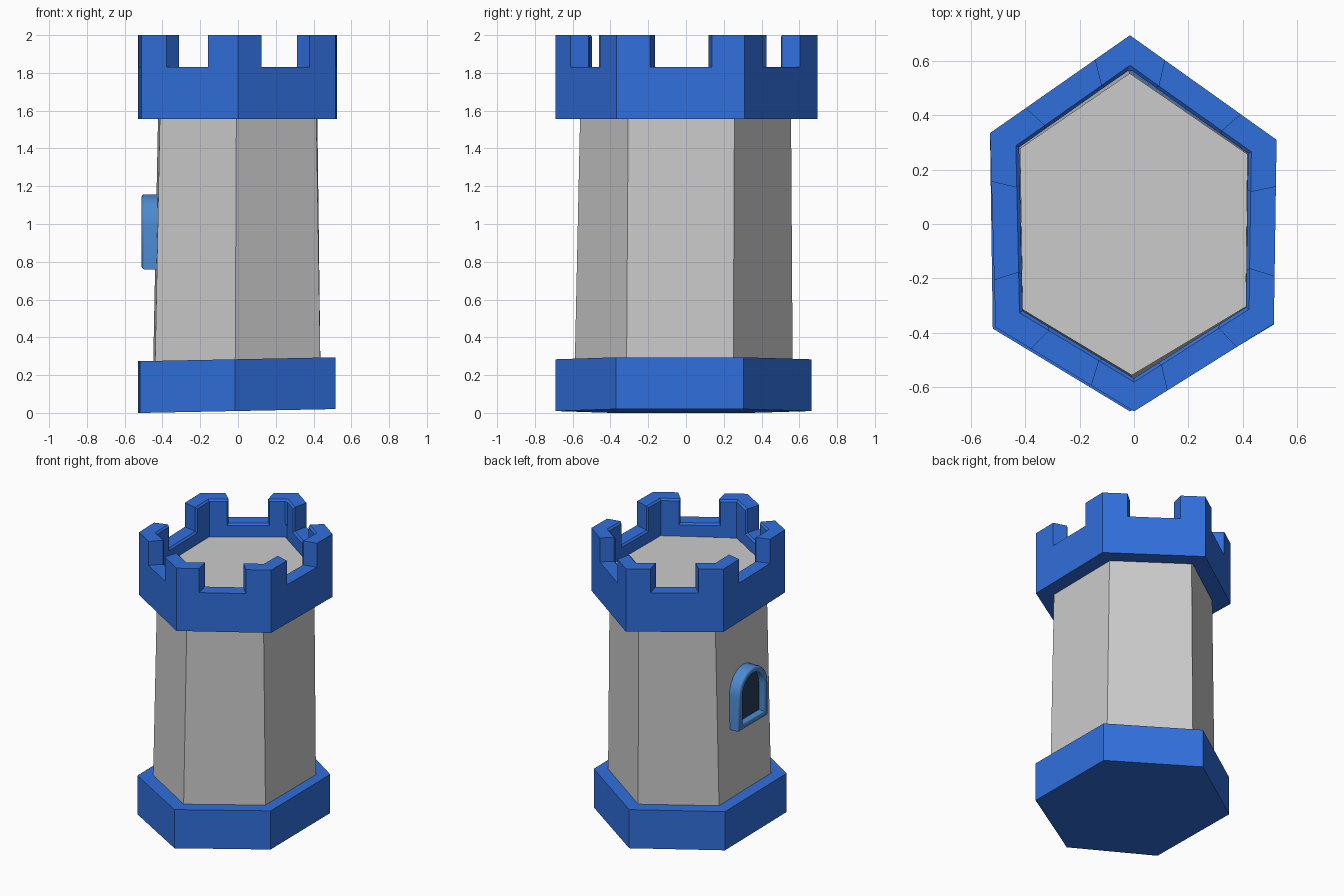
import bpy, bmesh, math
from mathutils import Vector

if "Cube" in bpy.data.objects:
    bpy.data.objects.remove(bpy.data.objects["Cube"])


def material(name, rgb):
    m = bpy.data.materials.new(name)
    m.diffuse_color = (*rgb, 1)
    m.use_nodes = True
    m.node_tree.nodes["Principled BSDF"].inputs["Base Color"].default_value = m.diffuse_color
    return m


BLUE = material("blue_trim", (0.03, 0.16, 0.72))
FRAME = material("window_blue", (0.07, 0.25, 0.62))
DARK = material("dark_pane", (0.02, 0.045, 0.10))


def finish(bm, name, mat=None):
    bmesh.ops.recalc_face_normals(bm, faces=bm.faces)
    mesh = bpy.data.meshes.new(name)
    bm.to_mesh(mesh)
    bm.free()
    obj = bpy.data.objects.new(name, mesh)
    bpy.context.collection.objects.link(obj)
    if mat:
        mesh.materials.append(mat)
    return obj


def loft(name, lower, upper, mat=None):
    """Closed solid between two matching loops of points."""
    bm = bmesh.new()
    a = [bm.verts.new(p) for p in lower]
    b = [bm.verts.new(p) for p in upper]
    n = len(a)
    bm.faces.new(a)
    bm.faces.new(b)
    for i in range(n):
        j = (i + 1) % n
        bm.faces.new((a[i], a[j], b[j], b[i]))
    return finish(bm, name, mat)


# Slightly irregular hexagons, counter-clockwise from the front corner
base_hex = [(-0.015, -0.69), (0.515, -0.37), (0.51, 0.305),
            (-0.02, 0.665), (-0.53, 0.32), (-0.52, -0.385)]
foot_hex = [(-0.015, -0.59), (0.437, -0.315), (0.437, 0.25),
            (-0.02, 0.565), (-0.45, 0.27), (-0.44, -0.325)]
roof_hex = [(-0.008, -0.557), (0.412, -0.305), (0.418, 0.257),
            (-0.016, 0.555), (-0.42, 0.278), (-0.41, -0.315)]
rim_out = [(0.0, -0.69), (0.515, -0.367), (0.525, 0.31),
           (-0.015, 0.695), (-0.53, 0.335), (-0.51, -0.38)]
rim_in = [(0.0, -0.568), (0.412, -0.307), (0.42, 0.26),
          (-0.015, 0.57), (-0.423, 0.282), (-0.41, -0.32)]

# Base plinth, tilted a touch to the right
loft("base", [(x, y, 0.01 + 0.02 * x) for x, y in base_hex],
     [(x, y, 0.284 + 0.02 * x) for x, y in base_hex], BLUE)

# Tapered tower body; its top is the roof floor
loft("tower_body", [(x, y, 0.2) for x, y in foot_hex],
     [(x, y, 1.74) for x, y in roof_hex])


# Battlement crown: a ring with one notch in every side
def battlement():
    levels = (1.555, 1.83, 2.0)
    notches = [(0.24, 0.735), (0.26, 0.745), (0.245, 0.76),
               (0.25, 0.745), (0.25, 0.755), (0.257, 0.69)]
    bm = bmesh.new()
    cols, inner = [], set()
    for i in range(6):
        for t in (0, *notches[i]):
            col = []
            for ring in (rim_out, rim_in):
                p = Vector(ring[i]).lerp(Vector(ring[(i + 1) % 6]), t)
                col.append([bm.verts.new((p.x, p.y, z)) for z in levels])
            inner.update(col[1])
            cols.append(col)
    for k, (o, n) in enumerate(cols):
        o2, n2 = cols[(k + 1) % len(cols)]
        notch = k % 3 == 1
        top = 1 if notch else 2
        for z in range(top):
            bm.faces.new((o[z], o2[z], o2[z + 1], o[z + 1]))
            bm.faces.new((n[z], n2[z], n2[z + 1], n[z + 1]))
        bm.faces.new((o[0], o2[0], n2[0], n[0]))
        bm.faces.new((o[top], o2[top], n2[top], n[top]))
        if k % 3:
            bm.faces.new((o[1], n[1], n[2], o[2]))
    bmesh.ops.recalc_face_normals(bm, faces=bm.faces)
    # Small chamfer on the inner upper edges
    edges = [e for e in bm.edges
             if all(v in inner and v.co.z > 1.8 for v in e.verts)
             and e.calc_face_angle(0) > math.radians(70)]
    bmesh.ops.bevel(bm, geom=edges, offset=0.012, segments=1,
                    affect='EDGES', clamp_overlap=True)
    bmesh.ops.dissolve_limit(bm, angle_limit=0.005, verts=bm.verts, edges=bm.edges)
    finish(bm, "battlement", BLUE)


battlement()


# Arched window on the left side
def arch(x, inset):
    cy, sill, spring, r = -0.03, 0.76 + inset, 0.995, 0.162 - inset
    pts = [(x, cy - r, sill), (x, cy + r, sill)]
    for i in range(13):
        a = math.pi * i / 12
        pts.append((x, cy + r * math.cos(a), spring + r * math.sin(a)))
    return pts


def window_frame():
    bm = bmesh.new()
    # Cross-section running around the arch, outer edge rounded
    section = [(-0.40, 0), (-0.498, 0), (-0.506, 0.004), (-0.51, 0.012),
               (-0.51, 0.034), (-0.504, 0.04), (-0.40, 0.04)]
    loops = [[bm.verts.new(p) for p in arch(x, d)] for x, d in section]
    n = len(loops[0])
    for s, a in enumerate(loops):
        b = loops[(s + 1) % len(loops)]
        for i in range(n):
            j = (i + 1) % n
            bm.faces.new((a[i], a[j], b[j], b[i]))
    obj = finish(bm, "window_frame", FRAME)
    bpy.context.view_layer.objects.active = obj
    obj.select_set(True)
    bpy.ops.object.shade_smooth_by_angle(angle=math.radians(50))


window_frame()
loft("window_pane", arch(-0.405, 0.036), arch(-0.465, 0.036), DARK)
